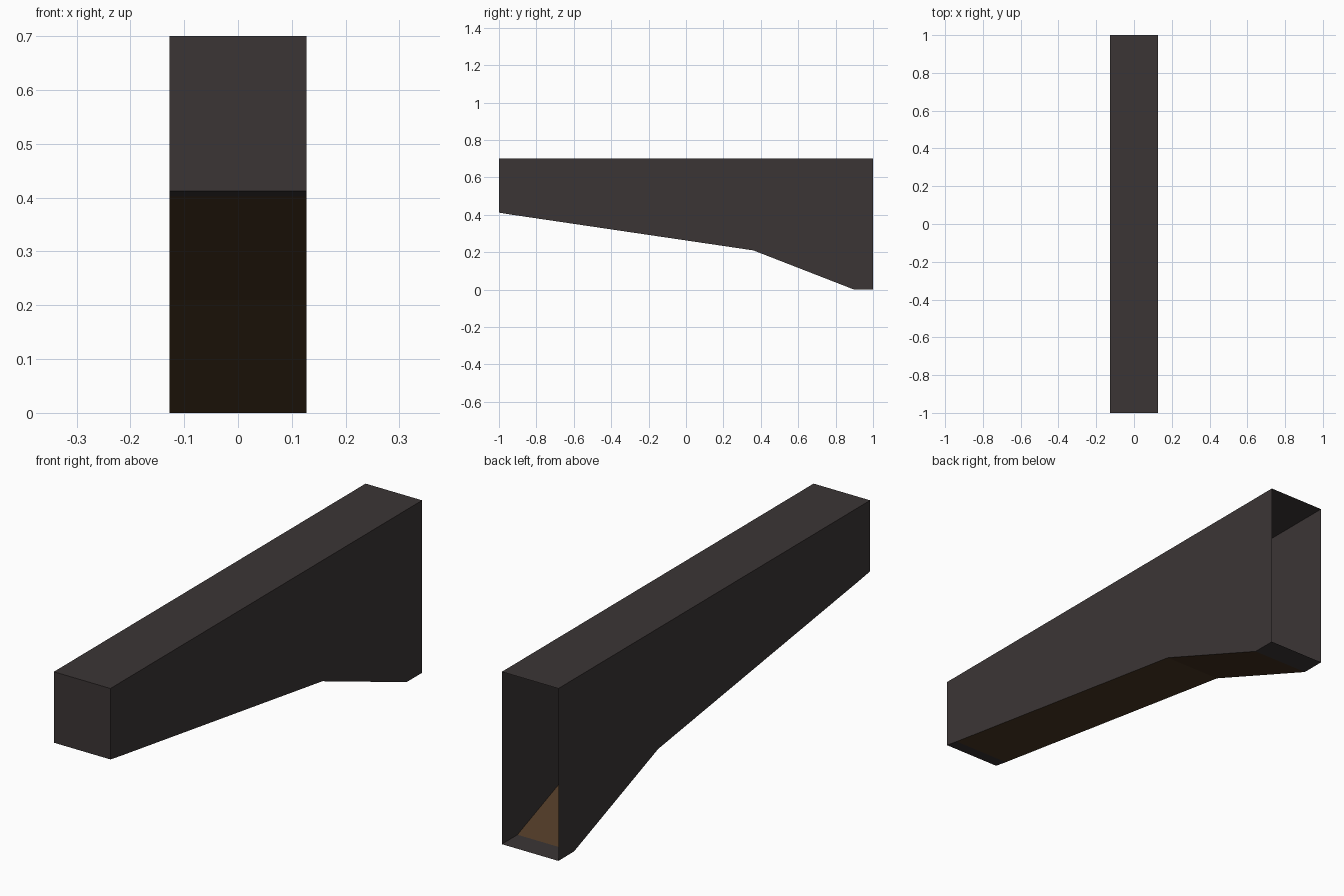
import bpy
import bmesh

cube = bpy.data.objects.get("Cube")
if cube:
    bpy.data.objects.remove(cube, do_unlink=True)


def make_material(name, color):
    mat = bpy.data.materials.new(name)
    mat.use_nodes = True
    mat.diffuse_color = color
    bsdf = mat.node_tree.nodes["Principled BSDF"]
    bsdf.inputs["Base Color"].default_value = color
    bsdf.inputs["Roughness"].default_value = 0.9
    return mat


HALF_WIDTH = 0.127
TOP = 0.70

# Underside from front to back: (y, z)
underside = [(-1, 0.412), (-0.94, 0.402), (0.36, 0.21), (0.90, 0), (1, 0)]

bm = bmesh.new()
rails = []
for x in (-HALF_WIDTH, HALF_WIDTH):
    rails.append([bm.verts.new((x, y, z)) for y, z in underside + [(1, TOP), (-1, TOP)]])
right, left = rails

# Flat side walls
bm.faces.new(right[::-1])
bm.faces.new(left)

# Strips joining the sides; the tall back end stays open
back_end = len(underside) - 1
for i in range(len(right)):
    if i == back_end:
        continue
    j = (i + 1) % len(right)
    face = bm.faces.new((right[i], right[j], left[j], left[i]))
    # The sloping soffit between the front lip and the back foot is brown
    if 0 < i < back_end - 1:
        face.material_index = 1

bmesh.ops.recalc_face_normals(bm, faces=bm.faces[:])
if max(bm.faces, key=lambda f: f.calc_center_median().z).normal.z < 0:
    bmesh.ops.reverse_faces(bm, faces=bm.faces[:])

mesh = bpy.data.meshes.new("bracket_beam")
bm.to_mesh(mesh)
bm.free()
mesh.materials.append(make_material("charcoal grey", (0.044, 0.036, 0.036, 1)))
mesh.materials.append(make_material("dark brown", (0.078, 0.042, 0.019, 1)))
beam = bpy.data.objects.new("bracket_beam", mesh)
bpy.context.collection.objects.link(beam)
